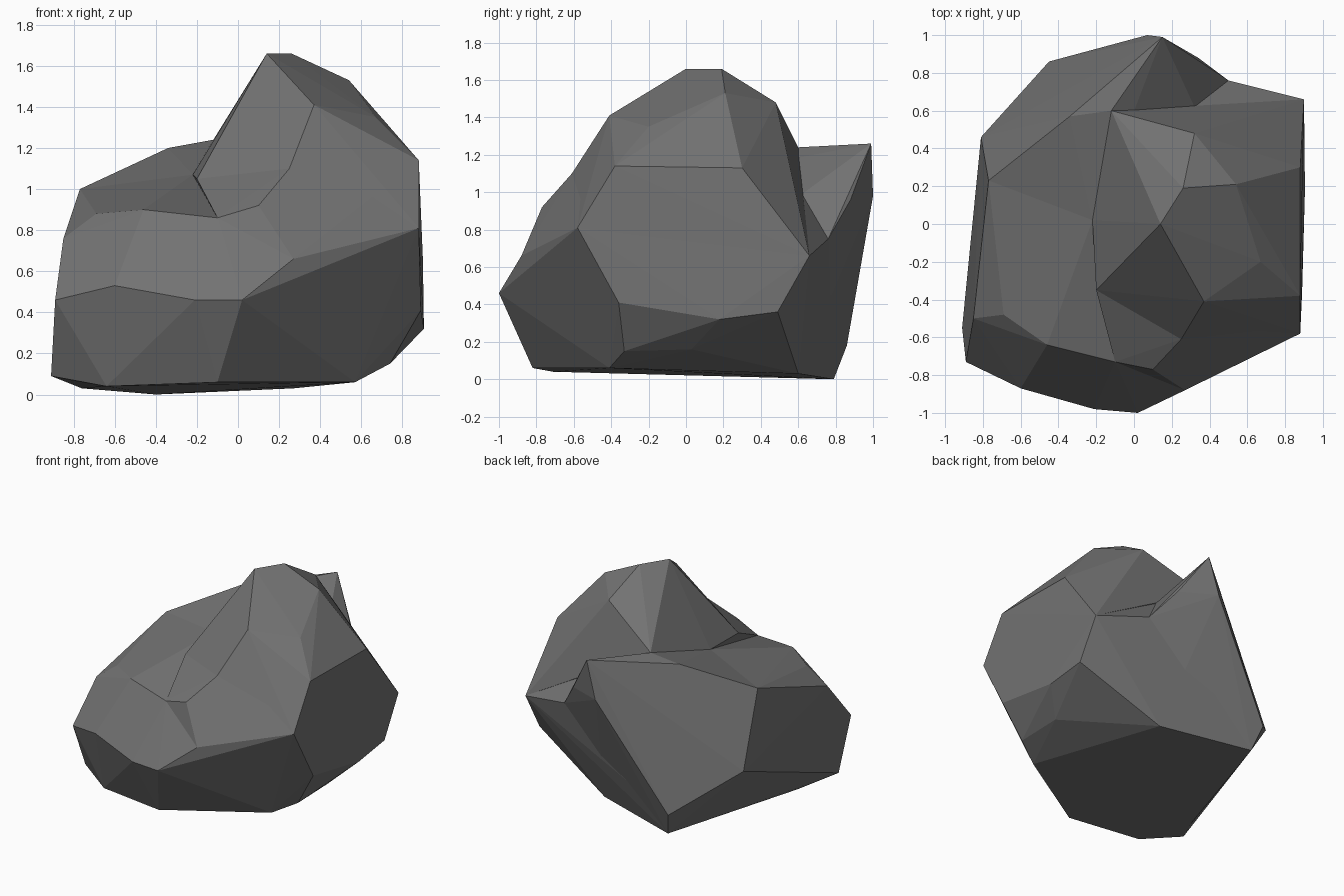
import bpy, bmesh

if "Cube" in bpy.data.objects:
    bpy.data.objects.remove(bpy.data.objects["Cube"])

grey = bpy.data.materials.new("stone grey")
grey.diffuse_color = (0.17, 0.17, 0.17, 1)
grey.use_nodes = True
grey.node_tree.nodes["Principled BSDF"].inputs["Base Color"].default_value = grey.diffuse_color


def chunk(name, points):
    """Faceted convex lump of stone around a few corner points."""
    me = bpy.data.meshes.new(name)
    bm = bmesh.new()
    for p in points:
        bm.verts.new(p)
    res = bmesh.ops.convex_hull(bm, input=bm.verts[:])
    junk = {v for v in res["geom_interior"] + res["geom_unused"]
            if isinstance(v, bmesh.types.BMVert)}
    bmesh.ops.delete(bm, geom=list(junk), context='VERTS')
    bmesh.ops.recalc_face_normals(bm, faces=bm.faces[:])
    bm.to_mesh(me)
    bm.free()
    me.materials.append(grey)
    ob = bpy.data.objects.new(name, me)
    bpy.context.collection.objects.link(ob)
    return ob


# Corners of the underside
base = [(-.91, -.55, .09), (-.64, -.71, .04), (-.1, -.82, .06), (.57, -.41, .06),
        (.74, -.33, .15), (.74, .03, .16), (.27, .6, .03), (-.76, -.28, .03)]
# Ridge round the front at mid height
waist = [(-.89, -.73, .46), (-.6, -.87, .53), (-.21, -.98, .46), (.02, -1, .46),
         (.27, -.88, .66), (.88, -.58, .81)]
# Flat right-hand facet: upper edge, then lower corners
facet_top = [(.88, -.38, 1.14), (.88, .3, 1.13)]
facet_low = [(.9, .66, .66), (.9, .49, .36), (.905, .18, .32), (.89, -.36, .41)]
# Low shelf on the left and the valley where it meets the peak
shelf = [(-.85, -.5, .76), (-.69, -.48, .88), (-.46, -.64, .9), (-.1, -.73, .86)]
valley = [(-.2, -.35, 1.05), (-.22, .02, 1.07)]
# Left and back flat facet
back_facet = [(-.77, .23, 1.0), (-.81, .46, .46), (-.45, .86, .18), (-.4, .79, 0)]
notch = [(.32, .62, .99), (.5, .76, .75)]
# Front rib of the peak, then the summit
rib = [(.1, -.77, .92), (.25, -.61, 1.1)]
summit = [(.14, 0, 1.66), (.26, .19, 1.66), (.54, .21, 1.53), (.32, .48, 1.48),
          (.67, -.2, 1.35), (.37, -.41, 1.41), (-.12, .6, 1.24)]
# Pointed spur at the back
spur = [(.15, .99, 1.26), (.07, 1, .98), (.34, .88, .96), (-.34, .57, 1.2),
        (-.12, .6, 1.24)]
core = [(.1, .1, .4)]

rock = chunk("rock", base + waist + facet_low + shelf + back_facet + notch
             + valley[1:])
lumps = [
    chunk("shoulder", rib + waist[4:] + facet_top + shelf[3:] + valley[:1] + core),
    chunk("peak", summit + rib[1:] + facet_top + facet_low[:1] + waist[5:]
          + valley + notch[:1] + core),
    chunk("back_spur", spur + back_facet + notch + base[6:7] + valley[1:]),
]

# Fuse the lumps into one stone
for part in lumps:
    mod = rock.modifiers.new("fuse", 'BOOLEAN')
    mod.operation = 'UNION'
    mod.solver = 'EXACT'
    mod.object = part
bpy.context.view_layer.update()
fused = bpy.data.meshes.new_from_object(
    rock.evaluated_get(bpy.context.evaluated_depsgraph_get()))
rock.modifiers.clear()
rock.data = fused
for part in lumps:
    bpy.data.objects.remove(part)
